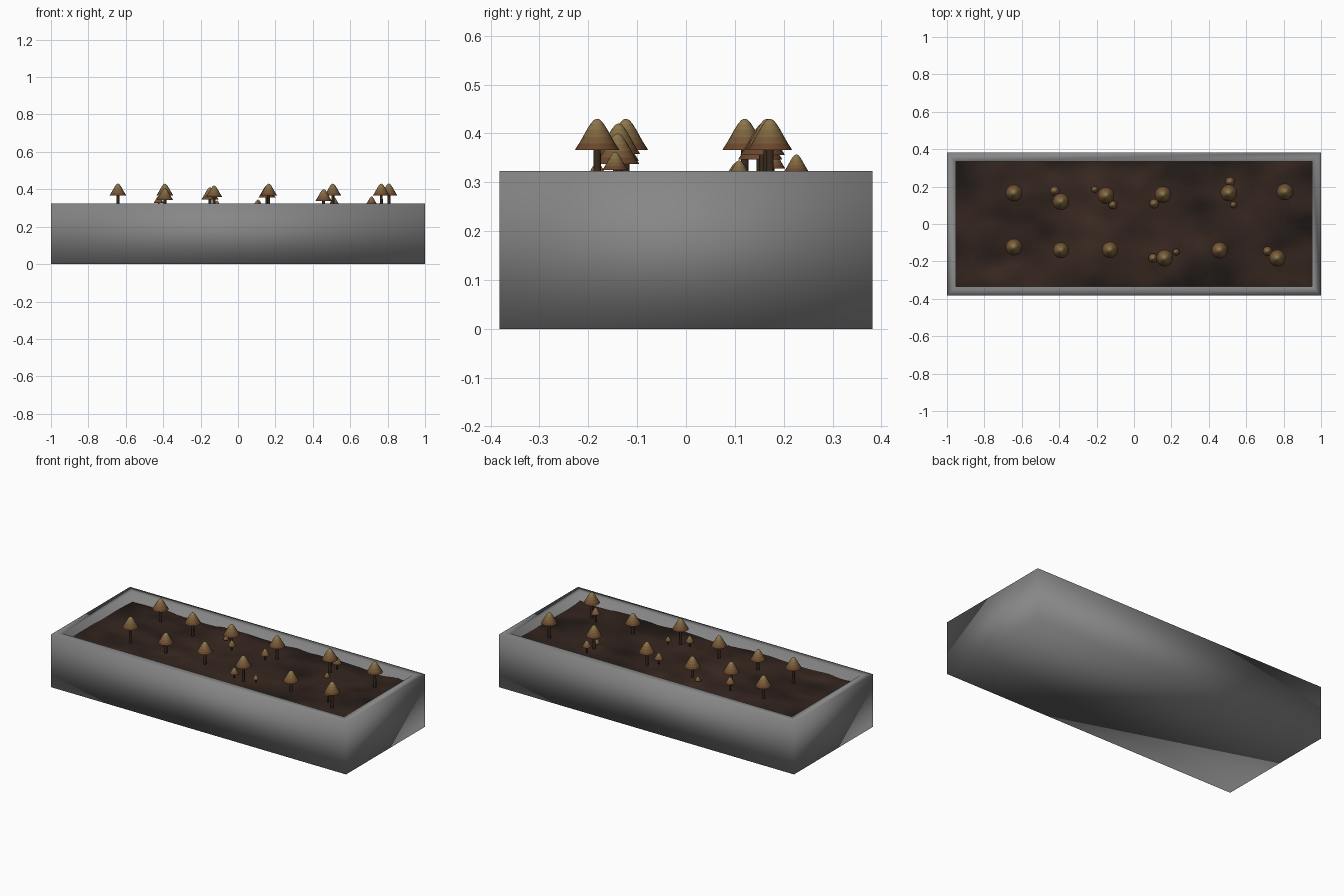
import bpy, bmesh, math
from mathutils import noise, Vector

if "Cube" in bpy.data.objects:
    bpy.data.objects.remove(bpy.data.objects["Cube"])


def material(name, rgb):
    m = bpy.data.materials.new(name)
    m.diffuse_color = (*rgb, 1)
    m.use_nodes = True
    m.node_tree.nodes["Principled BSDF"].inputs["Base Color"].default_value = m.diffuse_color
    return m


def blend(a, b, t):
    return tuple(p + (q - p) * t for p, q in zip(a, b))


GREY = material("planter_grey", (0.24, 0.24, 0.24))
STEM = material("stem_brown", (0.04, 0.023, 0.012))
CAPS = [material(f"cap_{i}", blend((0.14, 0.06, 0.025), (0.27, 0.19, 0.07), i / 4)) for i in range(5)]
SOILS = [material(f"soil_{i}", blend((0.010, 0.008, 0.007), (0.052, 0.026, 0.018), i / 15)) for i in range(16)]


def finish(bm, name, mats, angle=None):
    bmesh.ops.recalc_face_normals(bm, faces=bm.faces)
    me = bpy.data.meshes.new(name)
    bm.to_mesh(me)
    bm.free()
    ob = bpy.data.objects.new(name, me)
    bpy.context.collection.objects.link(ob)
    for m in mats:
        me.materials.append(m)
    me.shade_smooth()
    if angle:
        me.set_sharp_from_angle(angle=math.radians(angle))
    return ob


def lathe(name, profile, loc, mats, sides=16):
    # closed solid of revolution; profile runs bottom to top as (radius, height)
    # materials are spread from bottom to top
    bm = bmesh.new()
    rings = [[bm.verts.new((loc[0] + r * math.cos(2 * math.pi * i / sides),
                            loc[1] + r * math.sin(2 * math.pi * i / sides),
                            loc[2] + h)) for i in range(sides)] for r, h in profile]
    total = max(h for r, h in profile)
    for k, (a, b) in enumerate(zip(rings, rings[1:])):
        mid = (profile[k][1] + profile[k + 1][1]) / 2 / total
        for i in range(sides):
            j = (i + 1) % sides
            f = bm.faces.new((a[i], a[j], b[j], b[i]))
            f.material_index = min(int(mid * len(mats)), len(mats) - 1)
    bm.faces.new(rings[0])
    bm.faces.new(rings[-1]).material_index = len(mats) - 1
    return finish(bm, name, mats, 50)


def soil_height(x, y):
    n = noise.noise(Vector((x * 4, y * 4, 0.7))) + 0.5 * noise.noise(Vector((x * 9, y * 9, 3)))
    edge = max(abs(x) / 0.95, abs(y) / 0.335)
    return 0.28 + 0.014 * n - 0.012 * edge ** 4


def soil_tone(x, y):
    # 0 = damp and dark, 1 = warm brown; darker towards the walls
    n = noise.noise(Vector((x * 3, y * 5, 5.2))) + 0.4 * noise.noise(Vector((x * 7, y * 10, 1)))
    edge = max(abs(x) / 0.95, abs(y) / 0.335)
    return min(max(0.62 + 0.6 * n - 0.4 * edge ** 3, 0), 0.999)


# Planter trough: box with an inset, sunken top (softly shaded as one smooth skin)
bm = bmesh.new()
bmesh.ops.create_cube(bm, size=1)
for v in bm.verts:
    v.co = (v.co.x * 2, v.co.y * 0.764, (v.co.z + 0.5) * 0.323)
top = [f for f in bm.faces if f.normal.z > 0.9]
bmesh.ops.inset_region(bm, faces=top, thickness=0.048, use_even_offset=True)
inner = bmesh.ops.extrude_face_region(bm, geom=top)["geom"]
bmesh.ops.delete(bm, geom=top, context='FACES_ONLY')
for v in inner:
    if isinstance(v, bmesh.types.BMVert):
        v.co.z = 0.05
finish(bm, "planter_trough", [GREY])

# Soil: gently lumpy sheet filling the trough, in blotchy browns
bm = bmesh.new()
bmesh.ops.create_grid(bm, x_segments=240, y_segments=90, size=1)
for v in bm.verts:
    x, y = v.co.x * 0.954, v.co.y * 0.336
    v.co = (x, y, soil_height(x, y))
for f in bm.faces:
    c = f.calc_center_median()
    f.material_index = int(soil_tone(c.x, c.y) * len(SOILS))
finish(bm, "soil", SOILS)

# Mushrooms: x, y, cap radius, tip height
MUSHROOMS = [
    (-.642, .166, .045, .43), (-.391, .12, .045, .43), (-.15, .152, .045, .41),
    (.155, .157, .045, .42), (.507, .166, .045, .43), (.807, .172, .045, .43),
    (-.642, -.123, .045, .43), (-.391, -.14, .043, .405), (-.128, -.138, .044, .42),
    (.164, -.182, .045, .43), (.458, -.14, .044, .40), (.766, -.182, .045, .43),
    # little ones beside them
    (-.424, .177, .026, .365), (-.21, .184, .018, .315), (-.113, .102, .023, .34),
    (.108, .109, .026, .345), (.514, .226, .026, .357), (.532, .102, .018, .315),
    (.102, -.182, .025, .34), (.226, -.15, .018, .315), (.714, -.145, .026, .362),
]
for n, (x, y, r, tip) in enumerate(MUSHROOMS, 1):
    h = r * 1.42
    base = tip - h
    # Rounded cone cap
    lathe(f"mushroom_cap_{n}", [(r * a, h * b) for a, b in
          ((.3, .06), (1, 0), (.97, .05), (.82, .21), (.65, .42), (.47, .65), (.3, .84), (.15, .96), (.03, 1))],
          (x, y, base), CAPS)
    # Thin stem rooted in the soil
    s = r * 0.17
    foot = min(soil_height(x, y), base) - 0.015
    lathe(f"mushroom_stem_{n}", [(s * 1.15, 0), (s, base + h * .15 - foot)], (x, y, foot), [STEM], 10)
